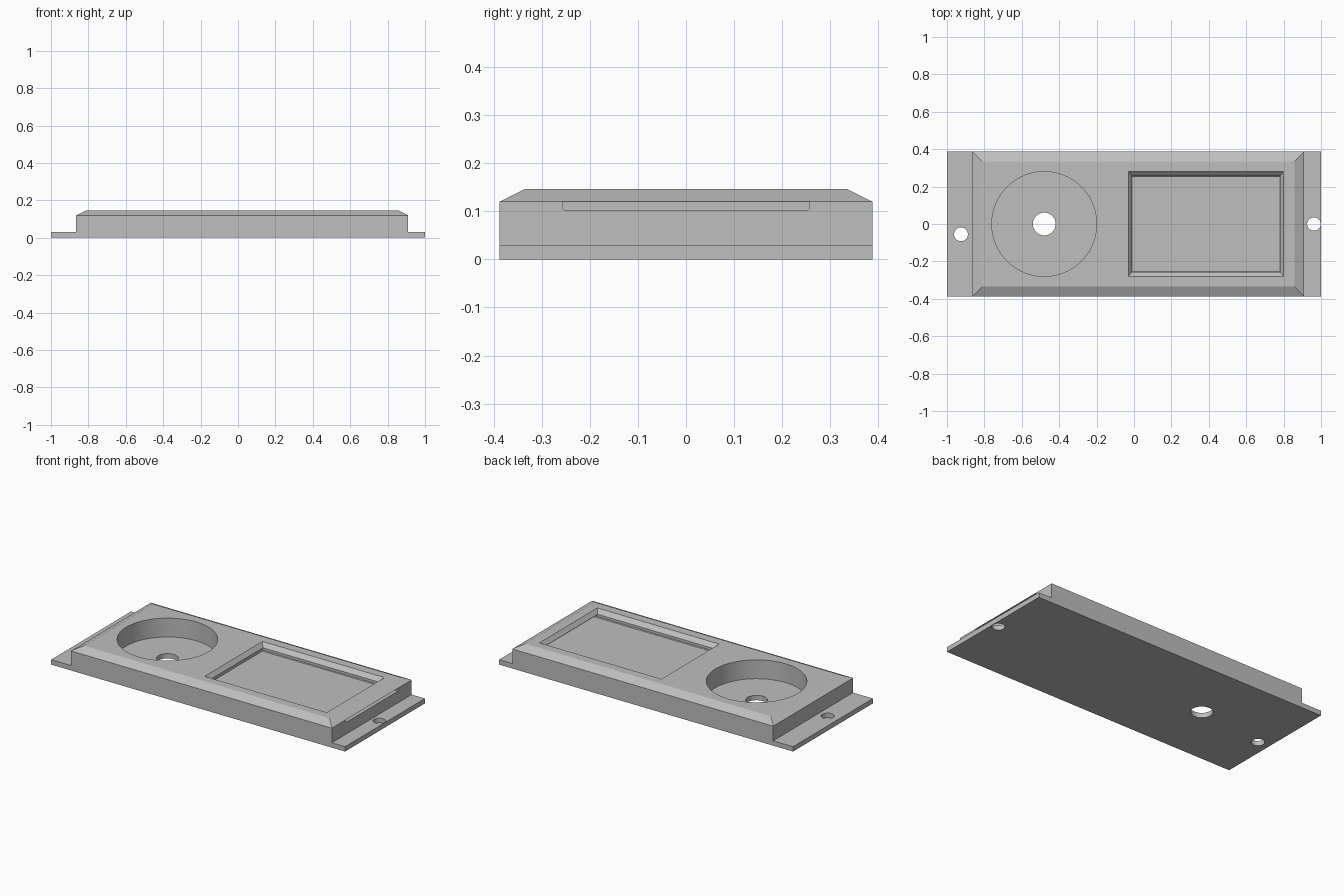
import bpy
import bmesh
import math
from mathutils import Vector

cube = bpy.data.objects.get("Cube")
if cube:
    bpy.data.objects.remove(cube, do_unlink=True)

grey = bpy.data.materials.new("plain grey")
grey.use_nodes = True
grey.diffuse_color = (0.52, 0.52, 0.52, 1)
grey.node_tree.nodes["Principled BSDF"].inputs["Base Color"].default_value = grey.diffuse_color


def add_object(name, bm):
    bmesh.ops.recalc_face_normals(bm, faces=bm.faces)
    mesh = bpy.data.meshes.new(name)
    bm.to_mesh(mesh)
    bm.free()
    mesh.materials.append(grey)
    obj = bpy.data.objects.new(name, mesh)
    bpy.context.collection.objects.link(obj)
    return obj


def loft(name, rings):
    """Closed solid through matching rings of points."""
    bm = bmesh.new()
    loops = [[bm.verts.new(p) for p in ring] for ring in rings]
    n = len(loops[0])
    for low, high in zip(loops, loops[1:]):
        for i in range(n):
            j = (i + 1) % n
            bm.faces.new((low[i], low[j], high[j], high[i]))
    bm.faces.new(loops[0][::-1])
    bm.faces.new(loops[-1])
    return add_object(name, bm)


def rect(x0, x1, half_y, z):
    return [(x0, -half_y, z), (x1, -half_y, z), (x1, half_y, z), (x0, half_y, z)]


def circle(x, y, r, z, n=64):
    return [(x + r * math.cos(math.tau * i / n), y + r * math.sin(math.tau * i / n), z)
            for i in range(n)]


# Body: stepped profile with end flanges, run across the width
L, R, W = -0.865, 0.91, 0.388
FLANGE, SHOULDER, TOP = 0.03, 0.12, 0.146
profile = [(-1, 0), (1, 0), (1, FLANGE), (R, FLANGE), (R, TOP),
           (L, TOP), (L, FLANGE), (-1, FLANGE)]
bm = bmesh.new()
face = bm.faces.new([bm.verts.new((x, -W, z)) for x, z in profile])
side = bmesh.ops.extrude_face_region(bm, geom=[face])["geom"]
bmesh.ops.translate(bm, vec=(0, 2 * W, 0),
                    verts=[v for v in side if isinstance(v, bmesh.types.BMVert)])

# Sloping border around the top
rise = TOP - SHOULDER
for edge, out in (((L, 0), (-1, 0)), ((R, 0), (1, 0)), ((0, -W), (0, -1)), ((0, W), (0, 1))):
    normal = Vector((out[0] * rise, out[1] * rise, 0.053)).normalized()
    bmesh.ops.bisect_plane(bm, geom=bm.verts[:] + bm.edges[:] + bm.faces[:],
                           plane_co=(*edge, SHOULDER), plane_no=normal, clear_outer=True)
    bmesh.ops.holes_fill(bm, edges=[e for e in bm.edges if e.is_boundary], sides=0)
body = add_object("mount_body", bm)

# Cutters: round pocket, drilled holes, card slot and bevelled window
cutters = [loft("round_pocket", [circle(-0.48, 0, 0.28, z, 96) for z in (FLANGE, 0.3)])]
for name, x, y, r in (("cable_hole", -0.48, 0, 0.061),
                      ("left_screw_hole", -0.925, -0.055, 0.037),
                      ("right_screw_hole", 0.962, 0, 0.036)):
    cutters.append(loft(name, [circle(x, y, r, z, 48) for z in (-0.1, 0.1)]))
cutters.append(loft("card_slot", [rect(-0.012, 1.1, 0.253, 0.102),
                                  rect(-0.012, 1.1, 0.257, 0.106),
                                  rect(-0.012, 1.1, 0.257, 0.1195)]))
cutters.append(loft("window", [rect(-0.01, 0.78, 0.256, 0.11),
                               rect(-0.01, 0.78, 0.256, 0.122),
                               rect(-0.03, 0.80, 0.281, TOP),
                               rect(-0.05, 0.82, 0.306, TOP + 0.024)]))

bpy.ops.object.select_all(action="DESELECT")
bpy.context.view_layer.objects.active = body
body.select_set(True)
for cutter in cutters:
    cutter.hide_render = True
    cut = body.modifiers.new(cutter.name, "BOOLEAN")
    cut.operation = "DIFFERENCE"
    cut.solver = "EXACT"
    cut.object = cutter
    bpy.ops.object.modifier_apply(modifier=cut.name)
    bpy.data.objects.remove(cutter, do_unlink=True)

bpy.ops.object.shade_smooth_by_angle(angle=math.radians(20))
